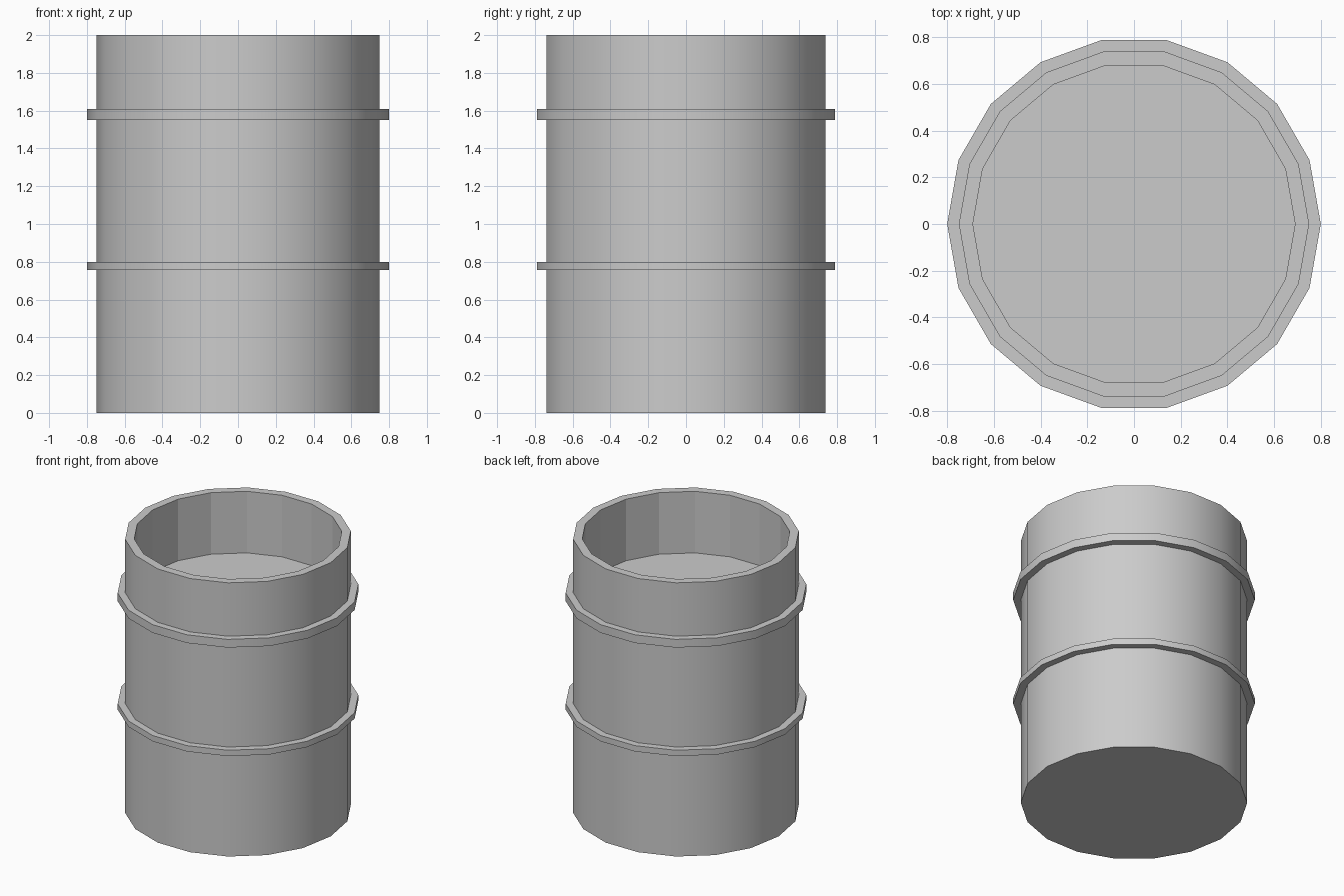
import bpy, bmesh, math

if "Cube" in bpy.data.objects:
    bpy.data.objects.remove(bpy.data.objects["Cube"])

SIDES = 18


def lathe(name, profile, smooth_bands=(), closed=False, caps=False):
    """Spin (radius, z) points round z; optionally close the loop or cap both ends."""
    bm = bmesh.new()
    rings = [[bm.verts.new((r * math.cos(2 * math.pi * i / SIDES),
                            r * math.sin(2 * math.pi * i / SIDES), z))
              for i in range(SIDES)] for r, z in profile]
    bands = len(rings) if closed else len(rings) - 1
    for b in range(bands):
        lo, hi = rings[b], rings[(b + 1) % len(rings)]
        for i in range(SIDES):
            j = (i + 1) % SIDES
            face = bm.faces.new((lo[i], lo[j], hi[j], hi[i]))
            face.smooth = b in smooth_bands
    if caps:
        bm.faces.new(rings[0][::-1])
        bm.faces.new(rings[-1])
    bmesh.ops.recalc_face_normals(bm, faces=bm.faces)
    # keep the corners between wall and rim sharp
    for e in bm.edges:
        e.smooth = e.calc_face_angle(0) < math.radians(30)
    mesh = bpy.data.meshes.new(name)
    bm.to_mesh(mesh)
    bm.free()
    obj = bpy.data.objects.new(name, mesh)
    bpy.context.collection.objects.link(obj)
    return obj


# Barrel: outer wall, rim, inner wall down to the recessed lid
lathe("barrel_body", [(0.75, 0), (0.75, 2), (0.69, 2), (0.69, 1.55)],
      smooth_bands=(0,), caps=True)

# Two raised hoops round the wall
for name, z0, z1 in (("lower_hoop", 0.757, 0.80), ("upper_hoop", 1.55, 1.61)):
    lathe(name, [(0.74, z0), (0.80, z0), (0.80, z1), (0.74, z1)],
          smooth_bands=(1,), closed=True)
